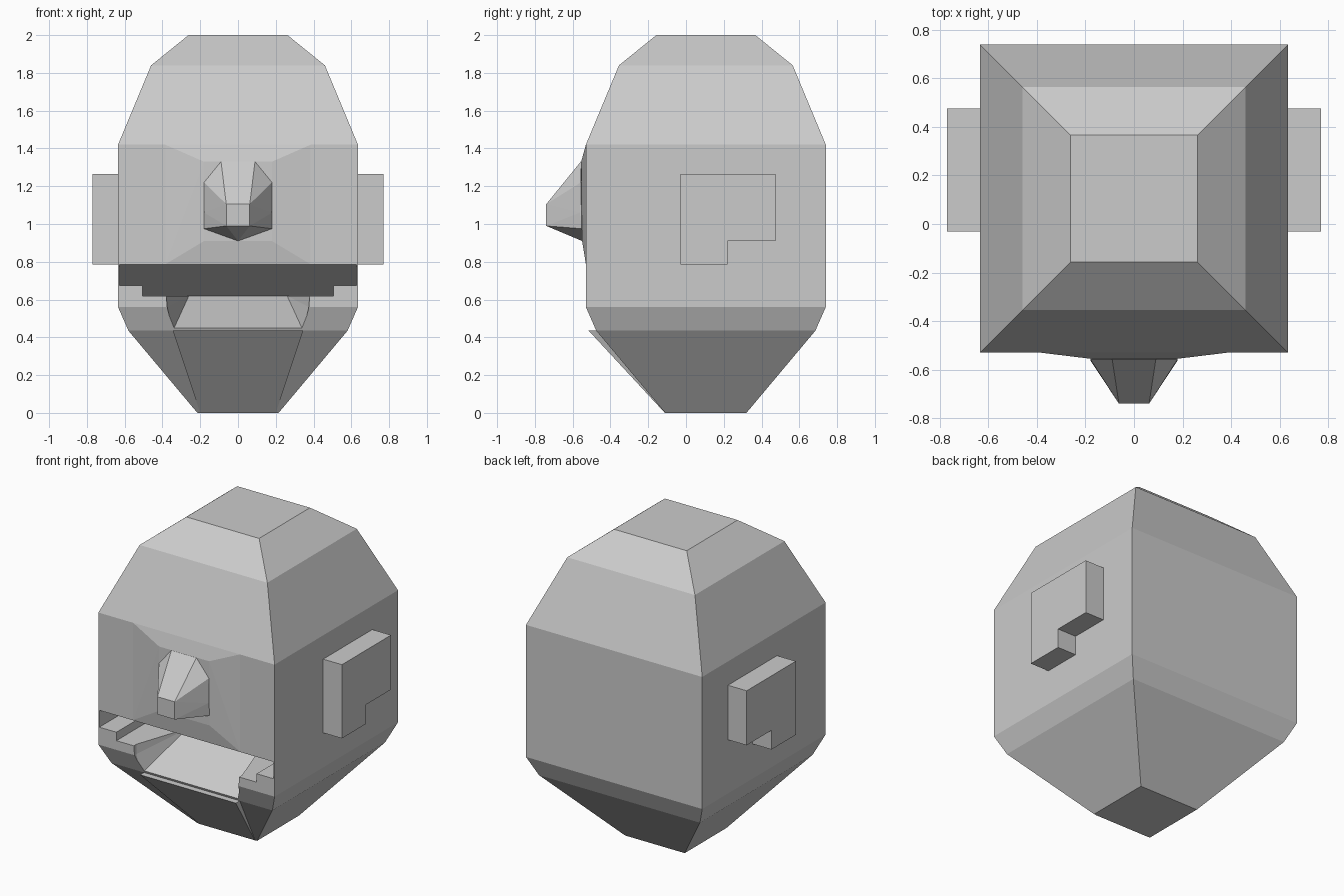
import bpy
import bmesh

if "Cube" in bpy.data.objects:
    bpy.data.objects.remove(bpy.data.objects["Cube"])

grey = bpy.data.materials.new("plain grey")
grey.use_nodes = True
colour = (0.6, 0.6, 0.6, 1)
grey.diffuse_color = colour
grey.node_tree.nodes["Principled BSDF"].inputs["Base Color"].default_value = colour


def finish(name, bm):
    bmesh.ops.recalc_face_normals(bm, faces=bm.faces)
    mesh = bpy.data.meshes.new(name)
    bm.to_mesh(mesh)
    bm.free()
    mesh.materials.append(grey)
    obj = bpy.data.objects.new(name, mesh)
    bpy.context.collection.objects.link(obj)
    return obj


def faceted(name, points):
    """Convex flat-faced solid; every point is mirrored across x."""
    bm = bmesh.new()
    for p in {(s * x, y, z) for x, y, z in points for s in (-1, 1)}:
        bm.verts.new(p)
    bmesh.ops.convex_hull(bm, input=bm.verts)
    bmesh.ops.dissolve_limit(bm, angle_limit=0.01, verts=bm.verts, edges=bm.edges)
    return finish(name, bm)


def slab(name, outline, x0, x1):
    """Outline in y and z, extruded along x."""
    bm = bmesh.new()
    face = bm.faces.new([bm.verts.new((x0, y, z)) for y, z in outline])
    new = bmesh.ops.extrude_face_region(bm, geom=[face])["geom"]
    for v in new:
        if isinstance(v, bmesh.types.BMVert):
            v.co.x = x1
    return finish(name, bm)


# Head: square rings of (height, half width), half depth equals half width
mid_y = 0.105
rings = [(0, 0.215), (0.435, 0.58), (0.56, 0.635), (1.42, 0.635), (1.84, 0.46), (2, 0.262)]
head = faceted("head", [(w, mid_y + s * w, z) for z, w in rings for s in (-1, 1)])

# Mouth: stepped opening under a sloping palate
lip_y, lip_z, back_y, back_z = -0.53, 0.785, -0.15, 0.62


def palate_y(z):
    return lip_y + (lip_z - z) / (lip_z - back_z) * (back_y - lip_y)


cutters = []
for name, floor, w in (("mouth_corner_cutter", 0.675, 0.628), ("mouth_middle_cutter", back_z, 0.505)):
    outline = [(-0.8, floor), (-0.8, lip_z), (lip_y, lip_z), (palate_y(floor), floor)]
    cutters.append(slab(name, outline, -w, w))
cutters.append(faceted("lower_mouth_cutter", [
    (0.38, -0.8, 0.63), (0.345, -0.8, 0.435), (0.345, -0.51, 0.435), (0.375, -0.51, 0.56),
    (0.26, -0.48, 0.45), (0.26, back_y, back_z), (0.38, -0.5, 0.63)]))
for cutter in cutters:
    cutter.hide_render = True
    cutter.hide_viewport = True
    cut = head.modifiers.new(cutter.name, "BOOLEAN")
    cut.operation = "DIFFERENCE"
    cut.solver = "EXACT"
    cut.object = cutter

# Face panel, nose and chin
faceted("face_panel", [
    (0.385, -0.53, 0.787), (0.385, -0.53, 1.42), (0.18, -0.55, 0.91), (0.18, -0.555, 1.33),
    (0.385, -0.52, 0.787), (0.385, -0.52, 1.42)])
faceted("nose", [
    (0.062, -0.74, 0.99), (0.062, -0.74, 1.105), (0.09, -0.557, 1.33), (0.18, -0.557, 1.22),
    (0.18, -0.562, 1.06), (0.18, -0.552, 0.975), (0, -0.55, 0.91), (0.09, -0.53, 1.2)])
faceted("chin", [
    (0.345, -0.515, 0.435), (0.345, -0.47, 0.435), (0.2, -0.112, 0), (0.2, -0.08, 0)])

# Ears: notched slabs on both sides
ear = [(-0.03, 0.785), (0.22, 0.785), (0.22, 0.91), (0.475, 0.91), (0.475, 1.265), (-0.03, 1.265)]
for side, s in (("left", 1), ("right", -1)):
    slab(side + "_ear", ear, s * 0.63, s * 0.77)
